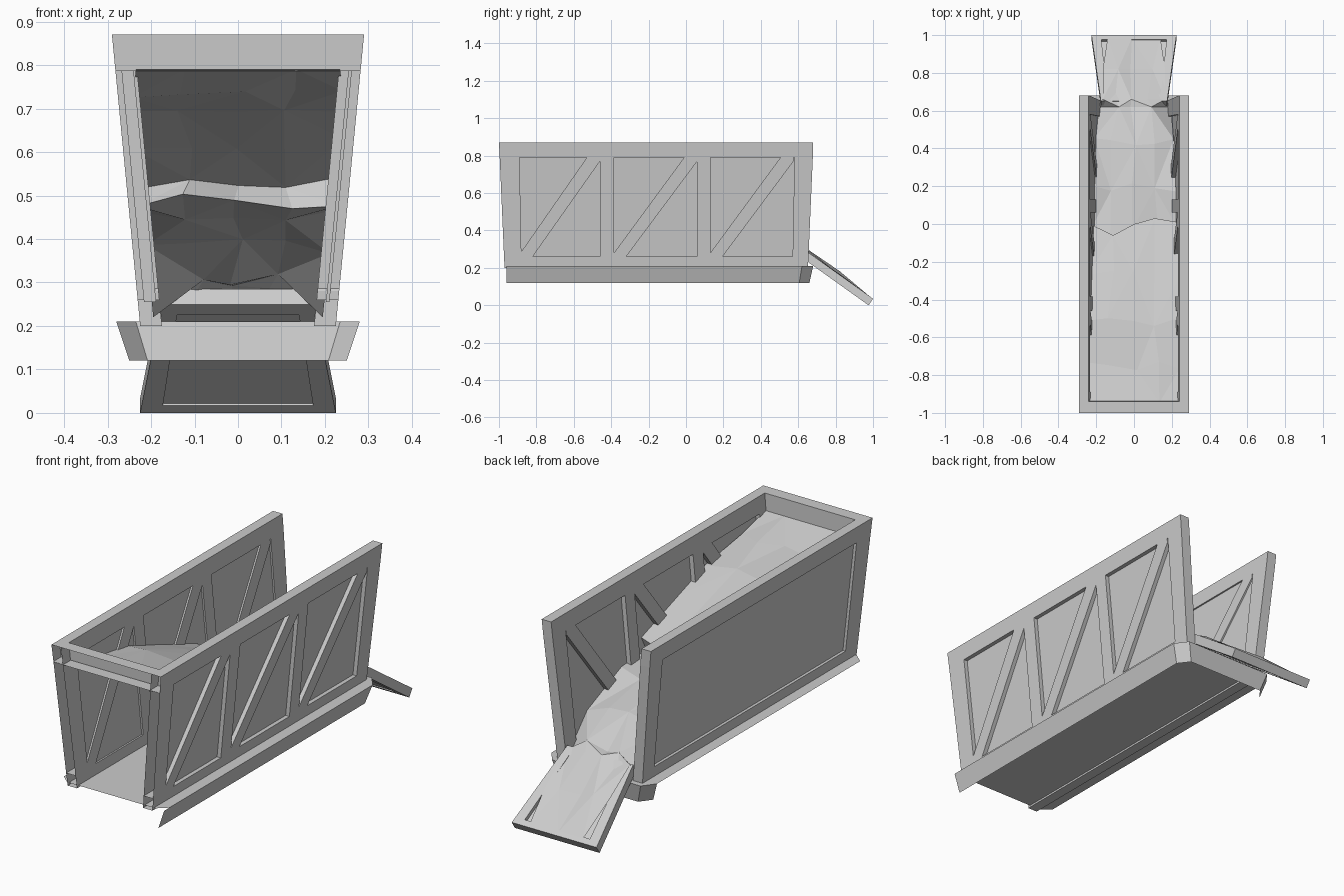
import bpy, bmesh, random

if "Cube" in bpy.data.objects:
    bpy.data.objects.remove(bpy.data.objects["Cube"])
random.seed(4)


def mesh(name, verts, faces):
    me = bpy.data.meshes.new(name)
    me.from_pydata(verts, [], faces)
    bm = bmesh.new()
    bm.from_mesh(me)
    bmesh.ops.recalc_face_normals(bm, faces=bm.faces)
    bm.to_mesh(me)
    bm.free()
    ob = bpy.data.objects.new(name, me)
    bpy.context.collection.objects.link(ob)
    return ob


def slabs(name, polys, place, skip=lambda a, b: False):
    """Extrude outlines (points, depth0, depth1); edges that 'skip' stay open."""
    verts, faces = [], []
    for pts, d0, d1 in polys:
        b, n = len(verts), len(pts)
        verts += [place(u, v, d) for d in (d0, d1) for u, v in pts]
        faces += [[b + i for i in range(n)], [b + n + i for i in reversed(range(n))]]
        faces += [[b + i, b + (i + 1) % n, b + n + (i + 1) % n, b + n + i] for i in range(n)
                  if not skip(pts[i], pts[(i + 1) % n])]
    mesh(name, verts, faces)


# Leaning hollow side walls, open at the front: d is the depth inward from the outer face
T = 0.05


def outer_x(z):
    return 0.225 + 0.065 * (z - 0.2) / 0.67


def wall_place(side):
    return lambda y, z, d: (side * (outer_x(z) - d), y, z)


def front_edge(a, b):
    return max(a[0], b[0]) < -0.955


top_rail = [(-1, 0.87), (0.68, 0.87), (0.678, 0.79), (-0.996, 0.79)]
bottom_rail = [(-0.97, 0.2), (0.652, 0.2), (0.655, 0.26), (-0.973, 0.26)]
front_post = [(-0.973, 0.26), (-0.88, 0.26), (-0.89, 0.79), (-0.996, 0.79)]
back_post = [(0.655, 0.26), (0.57, 0.26), (0.58, 0.79), (0.678, 0.79)]
panel = [(-0.89, 0.255), (0.58, 0.255), (0.585, 0.795), (-0.895, 0.795)]
bays = [(-0.885, -0.46), (-0.385, 0.06), (0.13, 0.575)]
truss = [[(a[1], 0.26), (b[0], 0.26), (b[0], 0.79), (a[1], 0.79)] for a, b in zip(bays, bays[1:])]
truss += [[(a, 0.26), (a + 0.065, 0.26), (b, 0.77), (b, 0.79), (b - 0.07, 0.79), (a, 0.28)]
          for a, b in bays]
frame = [(p, 0, T) for p in (top_rail, bottom_rail, front_post, back_post)]
slabs("right_wall", frame + [(p, 0, T) for p in truss] + [(panel, 0.02, 0.028)],
      wall_place(1), front_edge)
slabs("left_wall", frame + [(p, 0.016, T) for p in truss] + [(panel, 0.014, 0.042)],
      wall_place(-1), front_edge)

# Top beam across the front, its front side open
slabs("front_beam", [([(-1, 0.87), (-0.94, 0.87), (-0.938, 0.787), (-0.996, 0.787)], -1, 1)],
      lambda y, z, d: (d * outer_x(z), y, z), front_edge)

# Floor plate with clipped corners
half = [(0.235, -0.96), (0.28, -0.92), (0.28, 0.62), (0.235, 0.68)]
outline = half + [(-x, y) for x, y in reversed(half)]
mesh("floor", [(x, y, 0.21) for x, y in outline], [range(8)])

# Flared skirt under the floor, only on the right and the back
skirt_top = [(0.28, -0.96), (0.28, 0.62), (0.235, 0.68), (-0.235, 0.68), (-0.28, 0.62)]
skirt_low = [(0.25, -0.96), (0.25, 0.605), (0.208, 0.66), (-0.208, 0.66), (-0.25, 0.605)]
mesh("floor_skirt", [(x, y, 0.21) for x, y in skirt_top] + [(x, y, 0.12) for x, y in skirt_low],
     [(i, i + 5, i + 6, i + 1) for i in range(4)])


# Tailgate ramp: u across (-1..1), v down the slope, d below the top surface
def ramp_place(u, v, d):
    return (u * (0.175 + 0.05 * v), 0.65 + 0.35 * v - 0.55 * d, 0.285 - 0.25 * v - 0.82 * d)


def rect(u0, u1, v0, v1):
    return [(u0, v0), (u1, v0), (u1, v1), (u0, v1)]


slabs("tail_ramp", [(rect(-1, -0.78, 0, 1), 0, 0.043), (rect(0.78, 1, 0, 1), 0, 0.043),
                    (rect(-0.78, 0.78, 0, 0.1), 0, 0.043), (rect(-0.78, 0.78, 0.93, 1), 0, 0.043),
                    (rect(-0.8, 0.8, 0.05, 0.96), 0.018, 0.038)], ramp_place)

# Lumpy load sliding from the front beam down onto the ramp: y, z, half width
rows = [(-0.945, 0.79, 0.235), (-0.75, 0.74, 0.24), (-0.52, 0.69, 0.245), (-0.27, 0.615, 0.242),
        (0.0, 0.53, 0.232), (-0.03, 0.485, 0.23), (0.2, 0.45, 0.222), (0.43, 0.38, 0.21),
        (0.62, 0.31, 0.195), (0.66, 0.287, 0.165), (0.82, 0.168, 0.165), (0.985, 0.045, 0.14)]
step = [0, -0.06, 0.0, 0.03, 0.01]
cols, verts, faces = 5, [], []
for r, (y, z, w) in enumerate(rows):
    for c in range(cols):
        edge = r in (0, len(rows) - 1)
        jy = step[c] if r in (4, 5) else 0 if edge else random.uniform(-0.03, 0.03) * (r < 8)
        jz = random.uniform(-0.016, 0.016) * (not edge)
        if r == 8 and c in (0, cols - 1):   # outer corners slump to the floor
            jz = -0.09
        x = w * (c - 2) / 2 + (random.uniform(-0.02, 0.02) if 0 < c < cols - 1 else 0)
        verts.append((x, y + jy, z + jz - 0.35 * jy))
for r in range(len(rows) - 1):
    for c in range(cols - 1):
        a = r * cols + c
        b, d, e = a + 1, a + cols, a + cols + 1
        faces += [(a, b, e), (a, e, d)] if (r + c) % 2 else [(a, b, d), (b, e, d)]
mesh("sliding_load", verts, faces)
